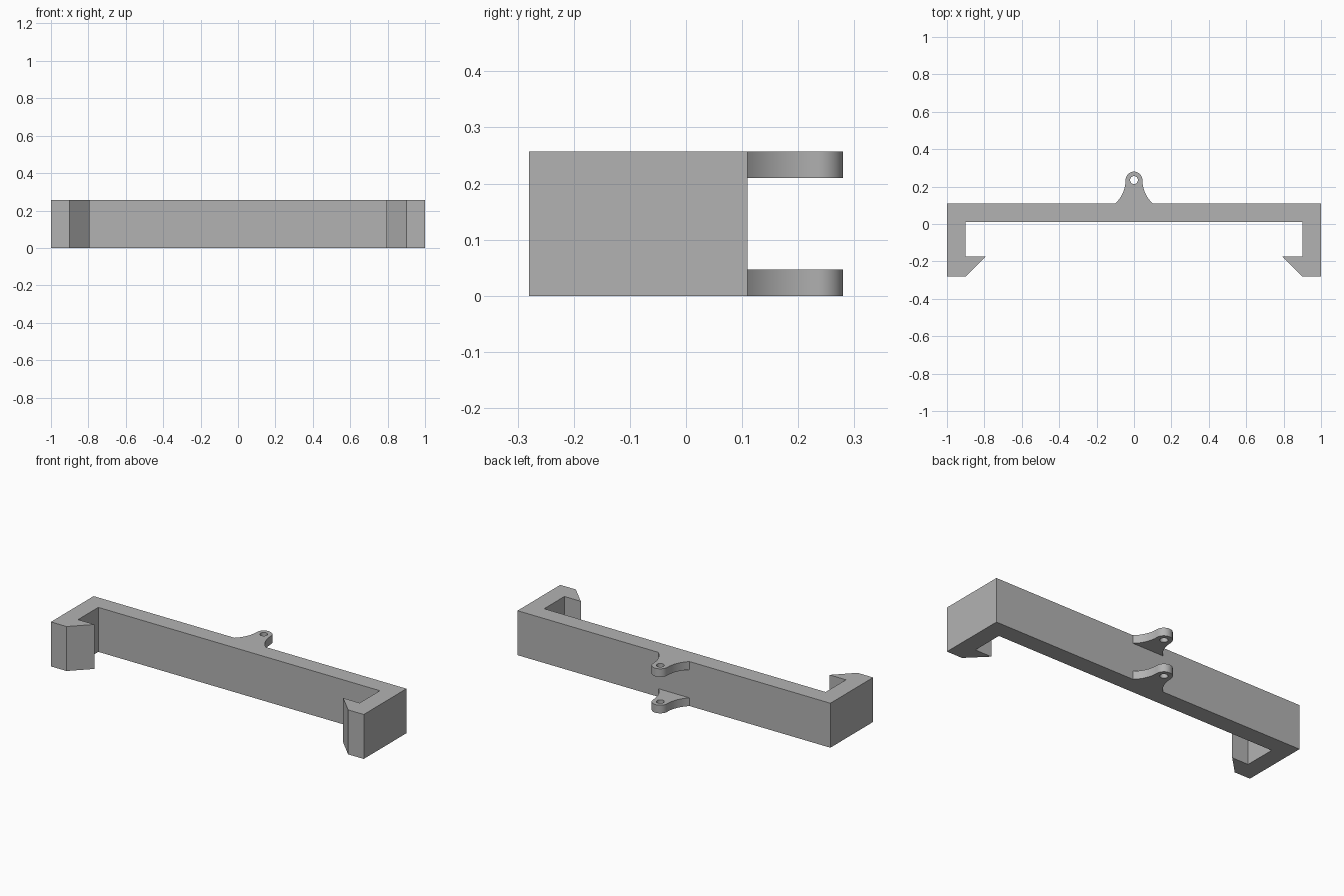
import bpy
import bmesh
from math import sin, cos, pi, asin

cube = bpy.data.objects.get("Cube")
if cube:
    bpy.data.objects.remove(cube, do_unlink=True)

HEIGHT = 0.257
BACK = 0.11

grey = bpy.data.materials.new("plain grey")
grey.use_nodes = True
colour = (0.45, 0.45, 0.45, 1)
grey.diffuse_color = colour
grey.node_tree.nodes["Principled BSDF"].inputs["Base Color"].default_value = colour


def arc(cx, cy, r, start, end, steps):
    """Points along a circular arc."""
    angles = [start + (end - start) * i / steps for i in range(steps + 1)]
    return [(cx + r * cos(a), cy + r * sin(a)) for a in angles]


def plate(name, outlines, bottom, top):
    """Extrude closed outlines (inner ones become holes) from bottom to top."""
    curve = bpy.data.curves.new(name, "CURVE")
    curve.dimensions = "2D"
    curve.fill_mode = "BOTH"
    curve.extrude = (top - bottom) / 2
    for points in outlines:
        spline = curve.splines.new("POLY")
        spline.points.add(len(points) - 1)
        for target, (x, y) in zip(spline.points, points):
            target.co = (x, y, 0, 1)
        spline.use_cyclic_u = True
    source = bpy.data.objects.new(name + " outline", curve)
    bpy.context.collection.objects.link(source)
    bpy.context.view_layer.update()
    mesh = bpy.data.meshes.new_from_object(source)
    bpy.data.objects.remove(source, do_unlink=True)

    # Weld the caps to the walls and place the plate at its height
    bm = bmesh.new()
    bm.from_mesh(mesh)
    bmesh.ops.remove_doubles(bm, verts=bm.verts, dist=0.0005)
    bmesh.ops.translate(bm, verts=bm.verts, vec=(0, 0, (top + bottom) / 2))
    bmesh.ops.recalc_face_normals(bm, faces=bm.faces)
    bm.to_mesh(mesh)
    bm.free()
    mesh.name = name
    mesh.materials.clear()
    mesh.materials.append(grey)
    obj = bpy.data.objects.new(name, mesh)
    bpy.context.collection.objects.link(obj)
    bpy.ops.object.select_all(action="DESELECT")
    obj.select_set(True)
    bpy.context.view_layer.objects.active = obj
    bpy.ops.object.shade_smooth_by_angle(angle=pi / 6)
    return obj


def mirrored(half):
    """Close a right-hand half outline with its mirror image."""
    return half + [(-x, y) for x, y in reversed(half) if x > 0.0001]


# Long bar with an arm and a barbed hook at each end
bracket_half = [(0, BACK), (1, BACK), (1, -0.28), (0.9, -0.28),
                (0.795, -0.175), (0.9, -0.175), (0.9, 0.01), (0, 0.01)]
# The halves meet on the centre line, so mirror only the outer points
plate("clip_bracket", [mirrored(bracket_half[1:-1])], 0, HEIGHT)

# Hinge lugs: round eye, flared foot and a pin hole
EYE_Y, EYE_R, FLARE_R = 0.235, 0.045, 0.17
foot_angle = pi + asin((EYE_Y - BACK) / FLARE_R)
flare = arc(EYE_R + FLARE_R, EYE_Y, FLARE_R, foot_angle, pi, 12)
eye = arc(0, EYE_Y, EYE_R, 0, pi / 2, 10)
lug_outline = mirrored(flare + eye[1:])
pin_hole = arc(0, EYE_Y, 0.021, 0, 2 * pi, 32)[:-1]

for name, bottom in (("lower_lug", 0), ("upper_lug", HEIGHT - 0.047)):
    plate(name, [lug_outline, pin_hole], bottom, bottom + 0.047)
